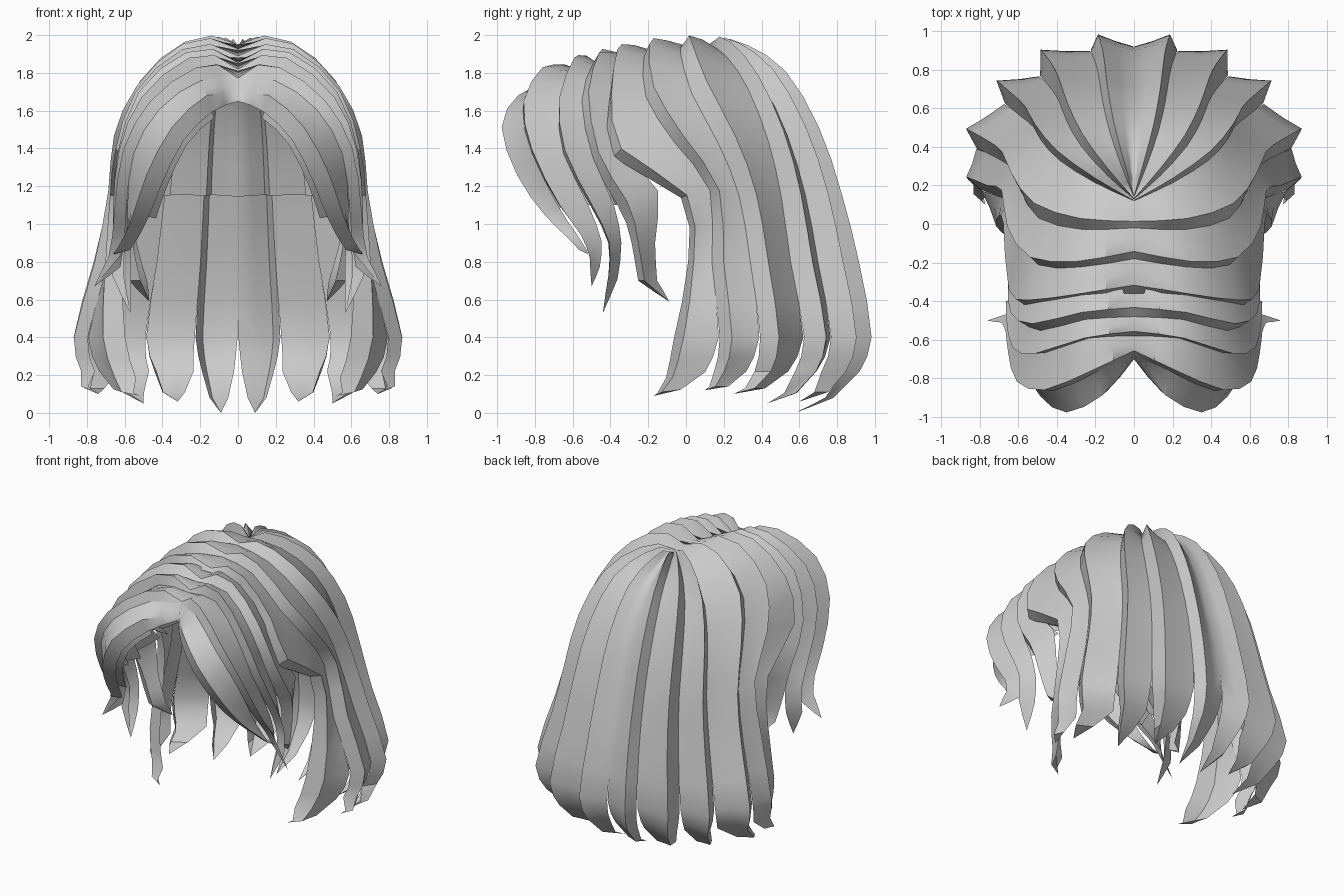
import bpy, bmesh
from mathutils import Vector as V

if "Cube" in bpy.data.objects:
    bpy.data.objects.remove(bpy.data.objects["Cube"])

# Guide paths from the parting down to the ends, half the head only (x >= 0)
BACK = [V(p) for p in [(0,.15,1.94), (0,.34,1.9), (0,.53,1.75), (0,.68,1.47), (0,.78,1.15), (0,.88,.8), (0,.945,.4), (0,.88,.22)]]
CORNER = [V(p) for p in [(0,.12,1.95), (.21,.22,1.91), (.4,.34,1.73), (.5,.45,1.45), (.54,.52,1.15), (.6,.57,.8), (.69,.64,.4), (.64,.58,.22)]]
SIDE = [V(p) for p in [(0,-.02,1.95), (.28,-.03,1.92), (.51,.03,1.71), (.61,.18,1.43), (.65,.29,1.15), (.73,.35,.8), (.84,.4,.4), (.8,.35,.22)]]
EAR = [V(p) for p in [(0,-.18,1.92), (.28,-.23,1.91), (.51,-.22,1.69), (.62,-.07,1.45), (.64,.13,1.18), (.71,.14,.8), (.82,.18,.4), (.78,.13,.22)]]
EDGE = [V(p) for p in [(0,-.36,1.88), (.28,-.38,1.88), (.52,-.42,1.66), (.61,-.4,1.36), (.63,-.03,1.14), (.64,.01,.8), (.62,-.07,.4), (.54,-.14,.18)]]

FRINGE = [[V(p) for p in g] for g in [
    [(0,-.28,1.87), (.25,-.29,1.86), (.49,-.33,1.65), (.59,-.3,1.36), (.60,-.14,1.18), (.56,-.15,.9), (.5,-.13,.7)],
    [(0,-.48,1.85), (.26,-.5,1.87), (.5,-.56,1.67), (.6,-.5,1.36), (.61,-.38,1.1), (.59,-.33,.9), (.57,-.34,.7)],
    [(0,-.58,1.81), (.24,-.6,1.83), (.48,-.68,1.63), (.59,-.66,1.38), (.62,-.52,1.1), (.63,-.43,.9), (.65,-.44,.74)],
    [(0,-.68,1.76), (.2,-.78,1.78), (.43,-.88,1.62), (.57,-.83,1.38), (.61,-.69,1.1), (.62,-.59,.96), (.64,-.53,.87)],
    [(0,-.7,1.65), (.14,-.88,1.61), (.3,-.96,1.45), (.42,-.87,1.21), (.49,-.73,1.03), (.54,-.62,.92), (.58,-.56,.86)]]]


def outward(p, cy):
    return V((p.x, p.y - cy, max(0.0, p.z - 1.1))).normalized()


def smooth_path(pts, n=2):
    """Catmull-Rom resampling of a guide."""
    q = [pts[0] * 2 - pts[1]] + pts + [pts[-1] * 2 - pts[-2]]
    out = []
    for i in range(1, len(q) - 2):
        a, b, c, d = q[i - 1:i + 3]
        for k in range(n):
            t = k / n
            out.append(0.5 * (2 * b + (c - a) * t + (2 * a - 5 * b + 4 * c - d) * t * t
                              + (3 * b - a - 3 * c + d) * t ** 3))
    return out + [pts[-1].copy()]


def make_object(name, rows, tip=None):
    bm = bmesh.new()
    grid = [[bm.verts.new(p) for p in r] for r in rows]
    for r0, r1 in zip(grid, grid[1:]):
        for j in range(len(r0) - 1):
            bm.faces.new((r0[j], r0[j + 1], r1[j + 1], r1[j]))
    if tip is not None:
        end = bm.verts.new(tip)
        for a, b in zip(grid[-1], grid[-1][1:]):
            bm.faces.new((a, b, end))
    bmesh.ops.remove_doubles(bm, verts=bm.verts, dist=0.0005)
    bmesh.ops.recalc_face_normals(bm, faces=bm.faces)
    me = bpy.data.meshes.new(name)
    bm.to_mesh(me)
    bm.free()
    ob = bpy.data.objects.new(name, me)
    bpy.context.collection.objects.link(ob)
    m = ob.modifiers.new("mirror", 'MIRROR')
    m.use_axis[0] = True
    bpy.ops.object.select_all(action='DESELECT')
    ob.select_set(True)
    bpy.context.view_layer.objects.active = ob
    bpy.ops.object.shade_smooth_by_angle(angle=0.6)


# Each lock rises from a valley to a ridge, then drops steeply to the next valley
SECTION = [(0, 0), (.4, .45), (.76, 1), (1, 0)]


def lock_rows(g0, g1, cy, ridge, pinch_from, pinch, centre=.5, crest=.03, inset=0):
    a, b = smooth_path(g0), smooth_path(g1)
    n = len(a) - 1
    rows = []
    for i in range(n + 1):
        t = i / n
        amp = min(1, i / 2)
        height = .07 + (ridge - .07) * min(1, t * 1.3)
        w = 1 - pinch * max(0, (t - pinch_from) / (1 - pinch_from))
        row = []
        for u, h in SECTION:
            p = a[i].lerp(b[i], centre + (u - centre) * w)
            p = p + outward(p, cy) * ((h * height - .025) * amp - inset)
            if i == 1 and 0 < u < 1:        # crest beside the parting
                p.z += crest
            p.x = max(p.x, 0)
            row.append(p)
        rows.append(row)
    return rows


def make_lock(name, rows, tip, cy, curl):
    tip = V(tip)
    # rounded taper just above the point
    mid = sum(rows[-1], V()) / 4
    extra = []
    for p in rows[-1]:
        q = (mid + (p - mid) * 1.1).lerp(tip, .5) + outward(p, cy) * curl
        q.z -= curl
        extra.append(q)
    make_object(name, rows + [extra], tip)


def between(u, bulge):
    out = []
    for i, (p, q) in enumerate(zip(BACK, CORNER)):
        m = p.lerp(q, u)
        out.append(m + outward(m, .05) * bulge * (min(1, i / 4) if i > 1 else 0))
    return out


# Back and side locks, each with a short inner layer
guides = [BACK, between(.31, .075), between(.68, .06), CORNER, SIDE, EAR, EDGE]
tips = [(.09, .58, 0), (.32, .6, .06), (.5, .43, .05), (.74, .25, .1), (.77, .1, .12), (.52, -.17, .09)]
ridges = [.08, .12, .12, .1, .07, .07]
for i, tip in enumerate(tips):
    pair = guides[i], guides[i + 1], .05, ridges[i]
    make_lock(f"back_lock_{i + 1}", lock_rows(*pair, .84, .2), tip, .05, .03)
    make_object(f"inner_back_lock_{i + 1}", lock_rows(*pair, .9, 0, inset=.05)[2:9])

# Fringe locks, each with a short inner layer
fringe_tips = [(.47, -.09, .59), (.57, -.44, .53), (.76, -.5, .67), (.66, -.52, .84)]
centres = [.15, .5, .5, .5]
for i, tip in enumerate(fringe_tips):
    pair = FRINGE[i], FRINGE[i + 1], -.3, .07
    crest = .03 if i < 3 else 0
    make_lock(f"fringe_lock_{i + 1}", lock_rows(*pair, .62, .5, centres[i], crest), tip, -.3, 0)
    make_object(f"inner_fringe_lock_{i + 1}", lock_rows(*pair, .9, 0, inset=.05)[2:9])
